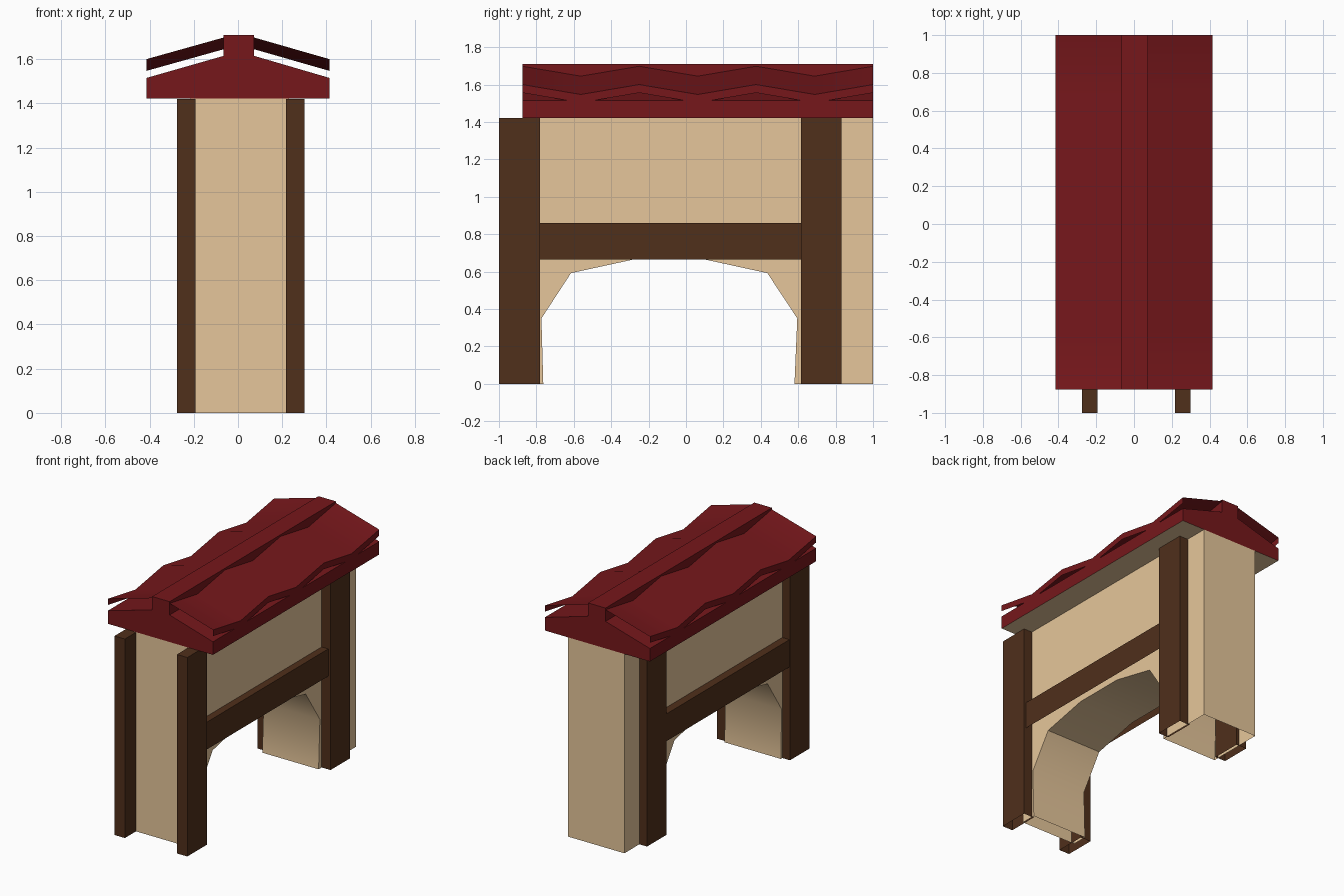
import bpy, bmesh, math
from mathutils import Vector

if "Cube" in bpy.data.objects:
    bpy.data.objects.remove(bpy.data.objects["Cube"])


def material(name, rgb):
    m = bpy.data.materials.new(name)
    m.diffuse_color = (*rgb, 1.0)
    m.use_nodes = True
    m.node_tree.nodes["Principled BSDF"].inputs["Base Color"].default_value = m.diffuse_color
    return m


PLASTER = material("tan plaster", (0.79, 0.565, 0.325))
TIMBER = material("dark brown timber", (0.080, 0.029, 0.011))
TILES = material("dark red roof", (0.180, 0.0085, 0.011))


def finish(name, bm, *mats, smooth=None):
    mesh = bpy.data.meshes.new(name)
    bm.to_mesh(mesh)
    bm.free()
    for m in mats:
        mesh.materials.append(m)
    ob = bpy.data.objects.new(name, mesh)
    bpy.context.collection.objects.link(ob)
    if smooth:
        bpy.ops.object.select_all(action="DESELECT")
        ob.select_set(True)
        bpy.context.view_layer.objects.active = ob
        bpy.ops.object.shade_smooth_by_angle(angle=math.radians(smooth))
    return ob


def prism(points, offset):
    """Extrude a closed planar outline along an offset."""
    bm = bmesh.new()
    face = bm.faces.new([bm.verts.new(p) for p in points])
    ext = bmesh.ops.extrude_face_region(bm, geom=[face], use_keep_orig=True)
    verts = [v for v in ext["geom"] if isinstance(v, bmesh.types.BMVert)]
    bmesh.ops.translate(bm, vec=Vector(offset), verts=verts)
    bmesh.ops.recalc_face_normals(bm, faces=bm.faces)
    return bm


def open_ends(bm, z):
    """Remove the flat faces lying at height z along the hollow ends."""
    flat = [f for f in bm.faces if all(abs(v.co.z - z) < 1e-4 for v in f.verts)]
    bmesh.ops.delete(bm, geom=flat, context="FACES")


def open_box(name, x, y, z, mat):
    """Box without a bottom face."""
    outline = [(x[0], y[0], z[0]), (x[1], y[0], z[0]),
               (x[1], y[1], z[0]), (x[0], y[1], z[0])]
    bm = prism(outline, (0, 0, z[1] - z[0]))
    open_ends(bm, z[0])
    finish(name, bm, mat)


Y0, Y1 = -0.875, 1.0
WALL_X = (-0.214, 0.23)
EAVE_Z = 1.422

# Wall with the faceted archway, hollow underneath
arch = [(-0.763, 0), (-0.773, 0.35), (-0.615, 0.592), (-0.28, 0.665),
        (0.10, 0.665), (0.435, 0.592), (0.595, 0.35), (0.58, 0)]
outline = [(Y0, 0)] + arch + [(Y1, 0), (Y1, EAVE_Z), (Y0, EAVE_Z)]
wall = prism([(WALL_X[0], y, z) for y, z in outline],
             (WALL_X[1] - WALL_X[0], 0, 0))
open_ends(wall, 0)
open_ends(wall, EAVE_Z)
finish("archway_wall", wall, PLASTER, smooth=40)

# Corner posts sunk into the wall, and the beams between them
sides = {"left": ((-0.275, -0.193), (-0.271, -0.205)),
         "right": ((0.218, 0.30), (0.222, 0.282))}
for side, (post_x, beam_x) in sides.items():
    open_box(f"front_post_{side}", post_x, (-1.0, -0.78), (0, 1.42), TIMBER)
    open_box(f"back_post_{side}", post_x, (0.615, 0.832), (0, 1.42), TIMBER)
    open_box(f"beam_{side}", beam_x, (-0.78, 0.615), (0.665, 0.86), TIMBER)

# Roof body with raised ridge; its underside is plastered
profile = [(-0.415, EAVE_Z), (0.415, EAVE_Z), (0.415, 1.515), (0.073, 1.615),
           (0.073, 1.71), (-0.065, 1.71), (-0.065, 1.615), (-0.415, 1.515)]
roof = prism([(x, Y0, z) for x, z in profile], (0, Y1 - Y0, 0))
for f in roof.faces:
    f.material_index = 1 if f.normal.z < -0.9 else 0
finish("roof_body", roof, TILES, PLASTER)

# Zigzag roof sheets floating above each slope, with a thin hanging eave edge
for side, inner, outer in (("left", -0.065, -0.415), ("right", 0.073, 0.415)):
    bm = bmesh.new()
    rows = []
    for i in range(7):
        y = Y0 + (Y1 - Y0) * i / 6
        dip = 0.053 * (i % 2)
        rows.append([bm.verts.new((x, y, z - dip)) for x, z in
                     ((inner, 1.698), (outer, 1.60), (outer, 1.556))])
    out = Vector((math.copysign(1, outer), 0, 1))
    for r, s in zip(rows, rows[1:]):
        for k in (0, 1):
            f = bm.faces.new((r[k], r[k + 1], s[k + 1], s[k]))
            f.normal_update()
            if f.normal.dot(out) < 0:
                f.normal_flip()
    finish(f"roof_sheet_{side}", bm, TILES, smooth=40)
